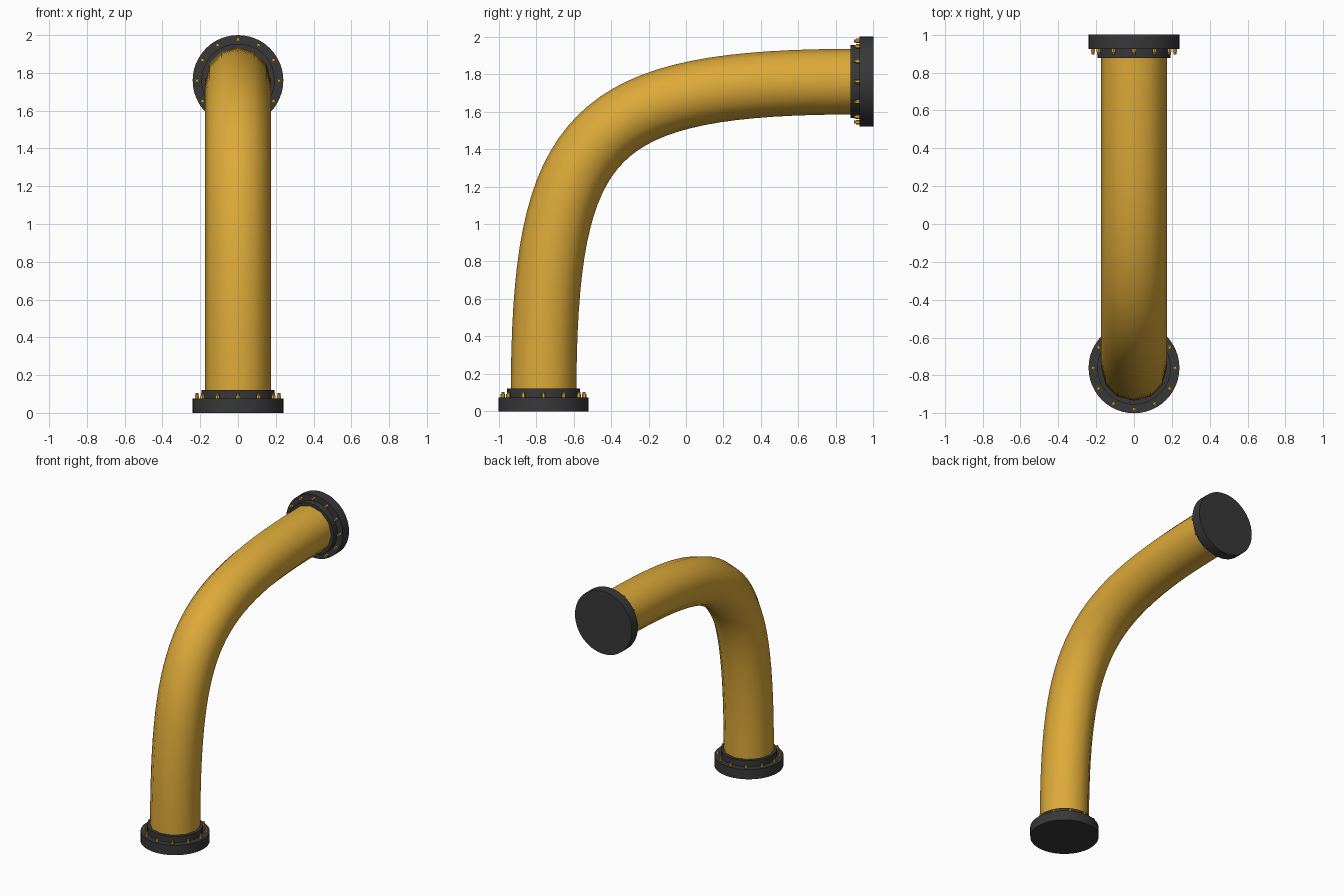
import bpy, bmesh, math
from mathutils import Matrix, Vector

if "Cube" in bpy.data.objects:
    bpy.data.objects.remove(bpy.data.objects["Cube"])


def material(name, rgb):
    m = bpy.data.materials.new(name)
    m.diffuse_color = (*rgb, 1)
    m.use_nodes = True
    m.node_tree.nodes["Principled BSDF"].inputs["Base Color"].default_value = m.diffuse_color
    return m


YELLOW = material("yellow_paint", (0.72, 0.40, 0.04))
DARK = material("dark_metal", (0.04, 0.04, 0.04))
Y0, Z1 = -0.76, 1.76      # bottom axis position in y, top axis height


def cylinder(bm, r, z0, z1, sides, x=0, y=0):
    bmesh.ops.create_cone(bm, cap_ends=True, segments=sides, radius1=r, radius2=r,
                          depth=z1 - z0,
                          matrix=Matrix.Translation((x, y, (z0 + z1) / 2)))


def finish(bm, name, mat, world):
    mesh = bpy.data.meshes.new(name)
    bm.to_mesh(mesh)
    bm.free()
    mesh.materials.append(mat)
    ob = bpy.data.objects.new(name, mesh)
    bpy.context.collection.objects.link(ob)
    ob.matrix_world = world
    smooth(ob)


def smooth(ob):
    bpy.ops.object.select_all(action='DESELECT')
    ob.select_set(True)
    bpy.context.view_layer.objects.active = ob
    bpy.ops.object.shade_smooth_by_angle(angle=math.radians(40))


# Bent pipe: 12-sided sweep along one bezier bend
curve = bpy.data.curves.new("pipe", 'CURVE')
curve.dimensions = '3D'
curve.bevel_depth = 0.175
curve.bevel_resolution = 4
curve.resolution_u = 32
curve.use_fill_caps = True
spline = curve.splines.new('BEZIER')
spline.bezier_points.add(1)
start, end = Vector((0, Y0, 0.06)), Vector((0, 0.94, Z1))
reach = 1.7 * 0.855
for p, co, d in zip(spline.bezier_points, (start, end),
                    (Vector((0, 0, reach)), Vector((0, reach, 0)))):
    p.handle_left_type = p.handle_right_type = 'FREE'
    p.co = co
    p.handle_left = co - d
    p.handle_right = co + d
pipe = bpy.data.objects.new("pipe", curve)
bpy.context.collection.objects.link(pipe)
curve.materials.append(YELLOW)
bpy.context.view_layer.objects.active = pipe
pipe.select_set(True)
bpy.ops.object.convert(target='MESH')
smooth(bpy.context.view_layer.objects.active)

# Flange, collar and bolt ring at each end
ends = {
    "bottom": Matrix.Translation((0, Y0, 0)),
    "top": Matrix.Translation((0, 1, Z1)) @ Matrix.Rotation(math.pi / 2, 4, 'X'),
}
for label, world in ends.items():
    bm = bmesh.new()
    cylinder(bm, 0.24, 0, 0.075, 48)
    finish(bm, label + "_flange", DARK, world)

    bm = bmesh.new()
    cylinder(bm, 0.194, 0.07, 0.122, 48)
    finish(bm, label + "_collar", DARK, world)

    bm = bmesh.new()
    for i in range(12):
        a = i * math.pi / 6
        x, y = 0.217 * math.cos(a), 0.217 * math.sin(a)
        cylinder(bm, 0.012, 0.07, 0.092, 6, x, y)
        cylinder(bm, 0.008, 0.085, 0.104, 8, x, y)
    finish(bm, label + "_bolts", YELLOW, world)
